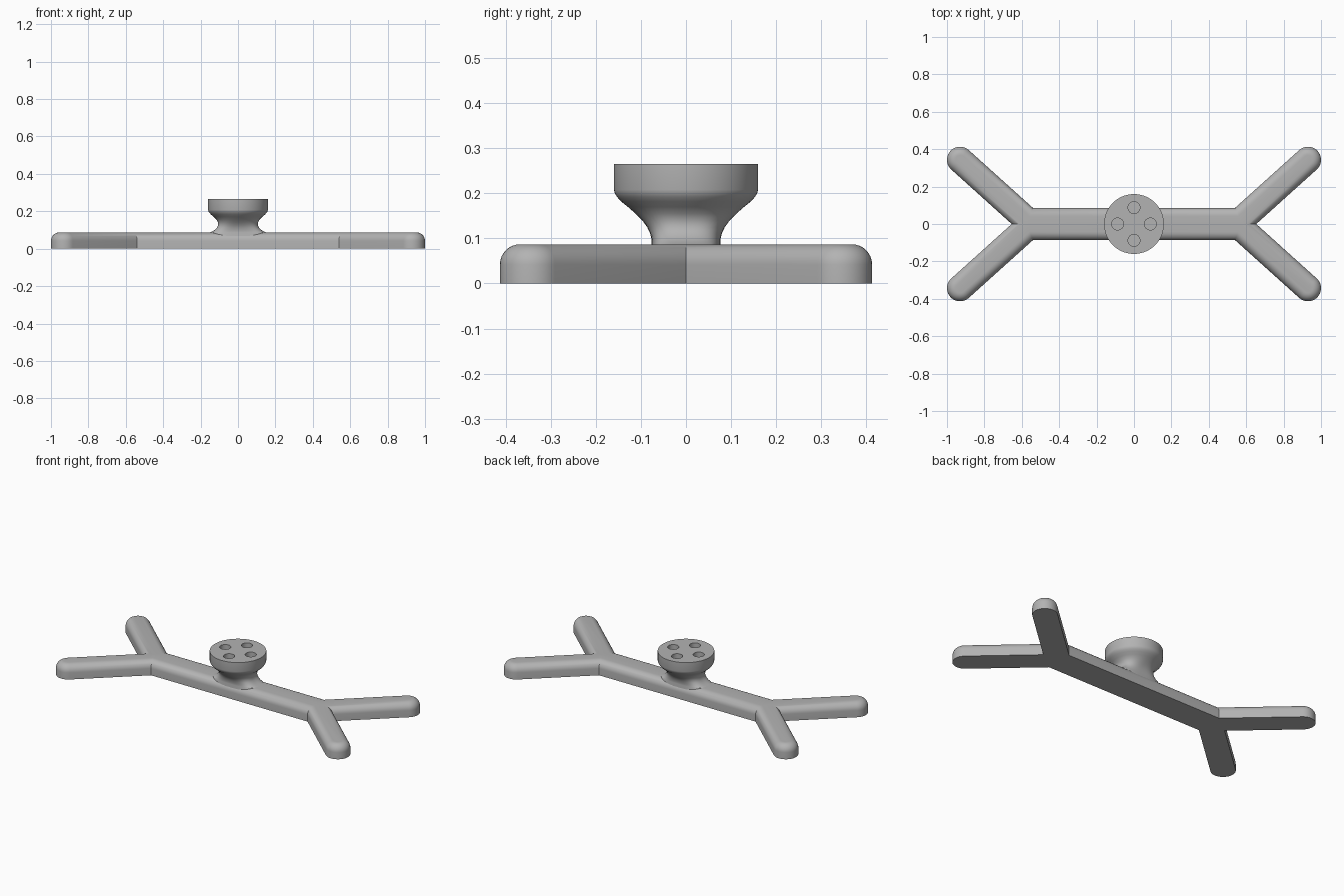
import bpy, bmesh, math

if "Cube" in bpy.data.objects:
    bpy.data.objects.remove(bpy.data.objects["Cube"])

grey = bpy.data.materials.new("grey")
grey.diffuse_color = (0.45, 0.45, 0.45, 1)
grey.use_nodes = True
grey.node_tree.nodes["Principled BSDF"].inputs["Base Color"].default_value = grey.diffuse_color


def loft(name, rings):
    """Skin a stack of closed rings (counter-clockwise, bottom to top) and cap both ends."""
    bm = bmesh.new()
    rows = [[bm.verts.new(p) for p in ring] for ring in rings]
    n = len(rows[0])
    for a, b in zip(rows, rows[1:]):
        for i in range(n):
            j = (i + 1) % n
            bm.faces.new((a[i], a[j], b[j], b[i]))
    bm.faces.new(rows[0][::-1])
    bm.faces.new(rows[-1])
    bmesh.ops.recalc_face_normals(bm, faces=bm.faces)
    mesh = bpy.data.meshes.new(name)
    bm.to_mesh(mesh)
    bm.free()
    mesh.materials.append(grey)
    obj = bpy.data.objects.new(name, mesh)
    bpy.context.collection.objects.link(obj)
    return obj


def select(obj):
    bpy.ops.object.select_all(action='DESELECT')
    obj.select_set(True)
    bpy.context.view_layer.objects.active = obj


# Forked base: bar with two arms at each end, rounded upper edge
ANGLE = math.radians(42)
CX, CY = 0.93, 0.343            # centre of an arm's round end
ARM_R, BAR_W, HEIGHT, FILLET = 0.07, 0.086, 0.087, 0.045


def outline(inset, z):
    r, w, t = ARM_R - inset, BAR_W - inset, math.tan(ANGLE)
    arc = []
    for i in range(21):
        a = ANGLE - math.pi / 2 + math.pi * i / 20
        arc.append((CX + r * math.cos(a), CY + r * math.sin(a)))
    notch = (arc[0][0] - arc[0][1] / t, 0)
    corner = (arc[-1][0] - (arc[-1][1] - w) / t, w)
    quarter = arc + [corner]
    left = [(-x, y) for x, y in reversed(quarter)]
    half = [notch] + quarter + left
    back = [(-x, -y) for x, y in half]
    return [(x, y, z) for x, y in half + back]


rings = [outline(0, 0)]
for i in range(9):
    a = math.pi / 2 * i / 8
    rings.append(outline(FILLET * (1 - math.cos(a)),
                         HEIGHT - FILLET + FILLET * math.sin(a)))
base = loft("forked_base", rings)

# Pedestal: round head blending to a squarish neck that flares along the bar
# (height, half length, half depth, squareness)
sections = [
    (0.055, 0.160, 0.080, 3.2), (0.087, 0.150, 0.076, 3.2),
    (0.092, 0.138, 0.076, 3.2), (0.100, 0.125, 0.077, 3.2),
    (0.112, 0.113, 0.080, 3.0), (0.125, 0.107, 0.086, 2.7),
    (0.140, 0.107, 0.097, 2.4), (0.155, 0.114, 0.112, 2.15),
    (0.170, 0.129, 0.129, 2.0), (0.182, 0.144, 0.144, 2.0),
    (0.192, 0.153, 0.153, 2.0), (0.200, 0.158, 0.158, 2.0),
    (0.208, 0.160, 0.160, 2.0), (0.265, 0.160, 0.160, 2.0),
]


def section(z, ax, ay, power, n=64):
    ring = []
    for i in range(n):
        c, s = math.cos(2 * math.pi * i / n), math.sin(2 * math.pi * i / n)
        k = (abs(c) ** power + abs(s) ** power) ** (-1 / power)
        ring.append((ax * c * k, ay * s * k, z))
    return ring


pedestal = loft("pedestal", [section(*s) for s in sections])

# Four blind screw holes in the head
for i in range(4):
    a = math.pi / 2 * i
    bpy.ops.mesh.primitive_cylinder_add(
        vertices=32, radius=0.032, depth=0.12,
        location=(0.088 * math.cos(a), 0.088 * math.sin(a), 0.265))
    cutter = bpy.context.object
    cutter.name = "hole_cutter"
    cutter.hide_render = True
    cutter.data.materials.append(grey)
    select(pedestal)
    mod = pedestal.modifiers.new("hole", 'BOOLEAN')
    mod.operation = 'DIFFERENCE'
    mod.solver = 'EXACT'
    mod.object = cutter
    bpy.ops.object.modifier_apply(modifier=mod.name)
    bpy.data.objects.remove(cutter)

for part in (base, pedestal):
    select(part)
    bpy.ops.object.shade_smooth_by_angle(angle=math.radians(30))
